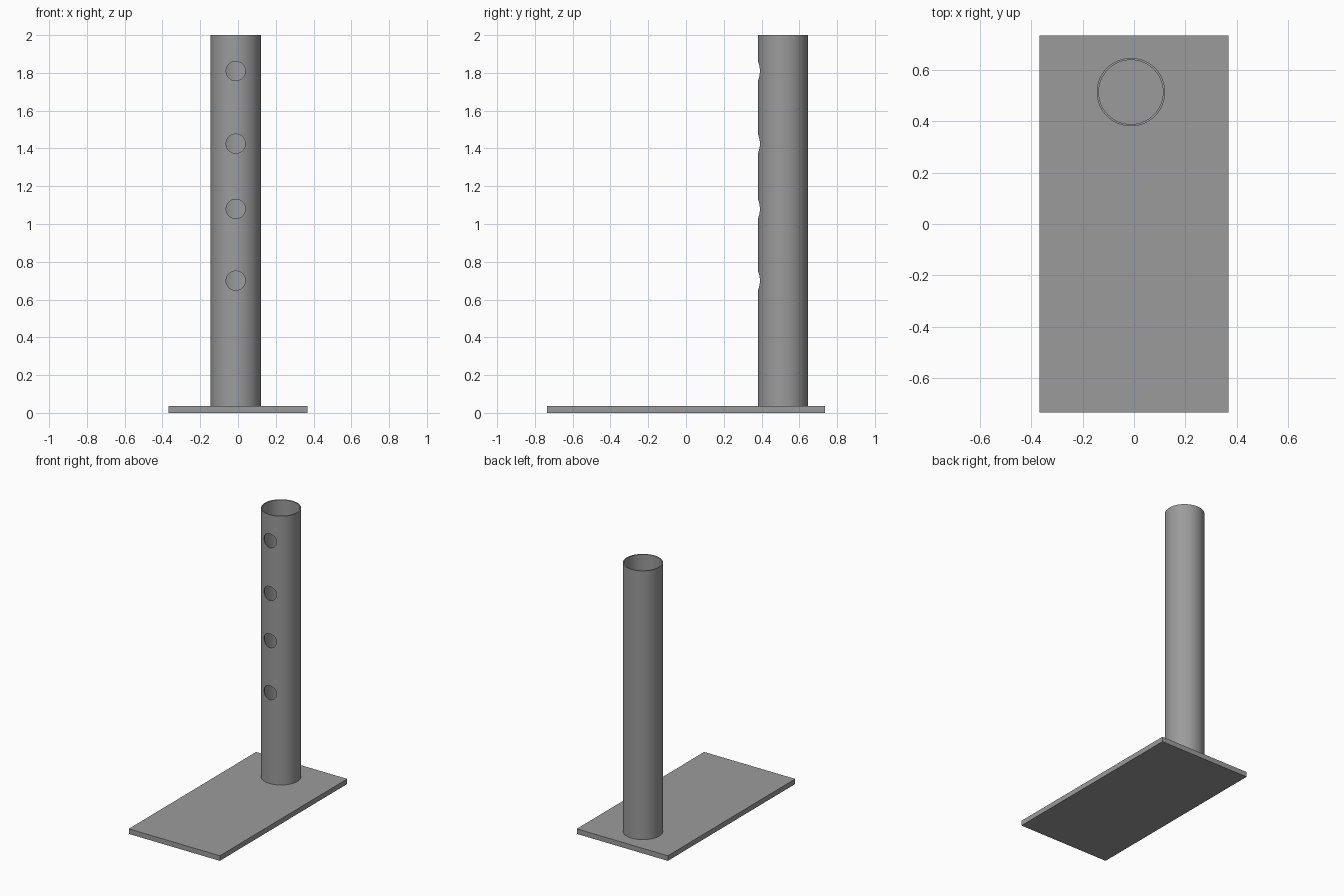
import bpy
import bmesh
import math

if "Cube" in bpy.data.objects:
    bpy.data.objects.remove(bpy.data.objects["Cube"])

TUBE_X, TUBE_Y = -0.012, 0.514
OUTER_R, INNER_R = 0.133, 0.125
BASE_H, TOP = 0.037, 2.0
HOLE_R = 0.051
HOLE_HEIGHTS = (0.70, 1.08, 1.425, 1.81)

grey = bpy.data.materials.new("steel grey")
grey.diffuse_color = (0.33, 0.33, 0.33, 1)
grey.use_nodes = True
grey.node_tree.nodes["Principled BSDF"].inputs["Base Color"].default_value = grey.diffuse_color


def activate(obj):
    bpy.ops.object.select_all(action='DESELECT')
    obj.select_set(True)
    bpy.context.view_layer.objects.active = obj


# Flat base plate
bpy.ops.mesh.primitive_cube_add(size=1, location=(0, 0, BASE_H / 2))
base = bpy.context.object
base.name = "base_plate"
base.scale = (0.736, 1.47, BASE_H)
bpy.ops.object.transform_apply(location=True, rotation=False, scale=True)
base.data.materials.append(grey)

# Hollow upright tube: a wall rectangle spun around its axis
bm = bmesh.new()
profile = [bm.verts.new((r, 0, z)) for r, z in
           ((INNER_R, BASE_H), (OUTER_R, BASE_H), (OUTER_R, TOP), (INNER_R, TOP))]
edges = [bm.edges.new((profile[i], profile[(i + 1) % 4])) for i in range(4)]
bmesh.ops.spin(bm, geom=profile + edges, cent=(0, 0, 0), axis=(0, 0, 1),
               angle=math.tau, steps=96, use_merge=True)
bmesh.ops.remove_doubles(bm, verts=bm.verts, dist=1e-5)
bmesh.ops.recalc_face_normals(bm, faces=bm.faces)
mesh = bpy.data.meshes.new("upright_tube")
bm.to_mesh(mesh)
bm.free()
tube = bpy.data.objects.new("upright_tube", mesh)
tube.location = (TUBE_X, TUBE_Y, 0)
bpy.context.collection.objects.link(tube)
mesh.materials.append(grey)

# Round holes through the front wall only
for z in HOLE_HEIGHTS:
    bpy.ops.mesh.primitive_cylinder_add(
        vertices=48, radius=HOLE_R, depth=0.2,
        location=(TUBE_X, TUBE_Y - OUTER_R, z), rotation=(math.pi / 2, 0, 0))
    cutter = bpy.context.object
    cutter.name = "hole_cutter"
    cutter.hide_render = True
    activate(tube)
    cut = tube.modifiers.new("hole", 'BOOLEAN')
    cut.operation = 'DIFFERENCE'
    cut.solver = 'EXACT'
    cut.object = cutter
    bpy.ops.object.modifier_apply(modifier=cut.name)
    bpy.data.objects.remove(cutter)

activate(tube)
bpy.ops.object.shade_smooth_by_angle(angle=math.radians(30))
